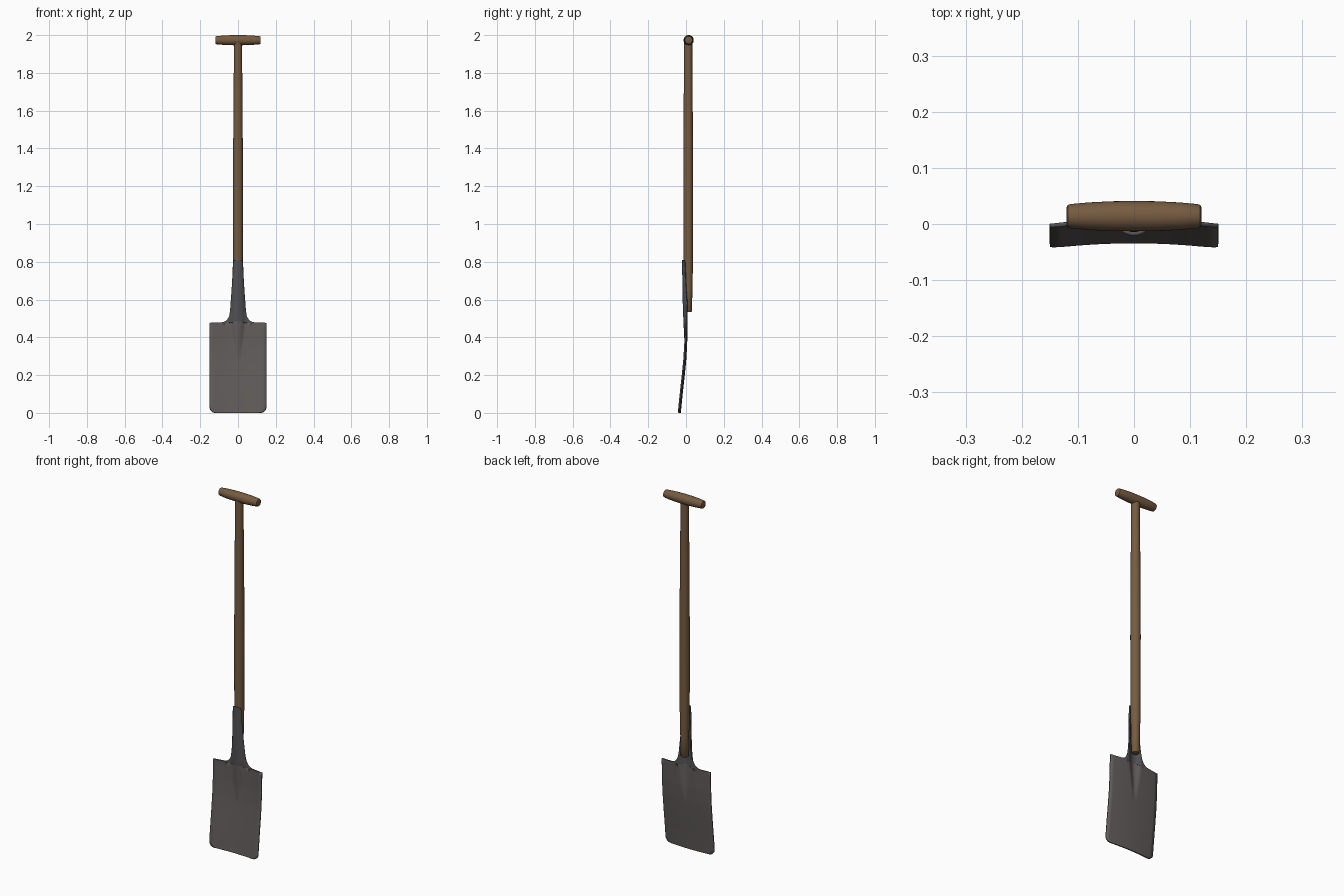
import bpy, bmesh, math
from mathutils import Matrix

if "Cube" in bpy.data.objects:
    bpy.data.objects.remove(bpy.data.objects["Cube"])


def material(name, rgb):
    m = bpy.data.materials.new(name)
    m.diffuse_color = (*rgb, 1)
    m.use_nodes = True
    m.node_tree.nodes["Principled BSDF"].inputs["Base Color"].default_value = m.diffuse_color
    return m


wood = material("ash wood", (0.18, 0.105, 0.052))
steel = material("worn steel", (0.118, 0.108, 0.104))
iron = material("dark iron", (0.085, 0.084, 0.09))


def interp(table, z):
    """Linear lookup in a short list of (z, value) points."""
    if z <= table[0][0]:
        return table[0][1]
    for (a, va), (b, vb) in zip(table, table[1:]):
        if z <= b:
            return va + (vb - va) * (z - a) / (b - a)
    return table[-1][1]


def finish(name, bm, mats, angle=40):
    bmesh.ops.recalc_face_normals(bm, faces=bm.faces)
    me = bpy.data.meshes.new(name)
    bm.to_mesh(me)
    bm.free()
    ob = bpy.data.objects.new(name, me)
    bpy.context.collection.objects.link(ob)
    for m in mats:
        me.materials.append(m)
    bpy.ops.object.select_all(action='DESELECT')
    ob.select_set(True)
    bpy.context.view_layer.objects.active = ob
    bpy.ops.object.shade_smooth_by_angle(angle=math.radians(angle))
    return ob


def lathe(name, profile, matrix, sides=32):
    """Solid of revolution around local z from (z, radius) points."""
    bm = bmesh.new()
    rings = []
    for z, r in profile:
        rings.append([bm.verts.new((r * math.cos(2 * math.pi * i / sides),
                                    r * math.sin(2 * math.pi * i / sides), z))
                      for i in range(sides)])
    for a, b in zip(rings, rings[1:]):
        for i in range(sides):
            j = (i + 1) % sides
            bm.faces.new((a[i], a[j], b[j], b[i]))
    bm.faces.new(rings[0])
    bm.faces.new(rings[-1])
    bm.transform(matrix)
    return finish(name, bm, [wood])


# wooden shaft
lathe("shaft", [(0.533, 0.017), (0.537, 0.02), (0.65, 0.0225), (0.8, 0.0255),
                (1.2, 0.026), (1.5, 0.025), (1.8, 0.0225), (1.97, 0.0215)],
      Matrix.Translation((0, 0.0115, 0)))

# crossbar grip, barrel shaped
half = [(0.0, 0.027), (0.04, 0.0265), (0.08, 0.0245), (0.113, 0.0215),
        (0.118, 0.02), (0.12, 0.016)]
lathe("grip", [(-x, r) for x, r in half[:0:-1]] + half,
      Matrix.Translation((0, 0.014, 1.973)) @ Matrix.Rotation(math.pi / 2, 4, 'Y'))

# blade and socket: one dished sheet whose centre bulges into a half socket
neck = [(0.477, 0.15), (0.479, 0.085), (0.483, 0.072), (0.49, 0.061),
        (0.50, 0.053), (0.515, 0.046), (0.54, 0.041), (0.58, 0.037),
        (0.63, 0.033), (0.69, 0.029), (0.75, 0.026), (0.795, 0.0245),
        (0.805, 0.021), (0.81, 0.016)]
plane = [(0, -0.031), (0.1, -0.021), (0.2, -0.01), (0.28, -0.002),
         (0.36, 0.003), (0.48, 0.006), (0.6, 0.006), (0.81, 0.003)]
height = [(0.28, 0), (0.36, 0.007), (0.48, 0.016), (0.6, 0.0205), (0.81, 0.0205)]
spread = [(0.28, 0.012), (0.4, 0.028), (0.5, 0.04), (0.6, 0.036), (0.81, 0.0275)]
power = [(0.3, 1.5), (0.5, 1.2), (0.65, 0.8), (0.81, 0.65)]

rows = []
for k in range(7):                       # rounded lower corners
    a = k / 6 * math.pi / 2
    rows.append((0.03 * (1 - math.cos(a)), 0.119 + 0.031 * math.sin(a)))
rows += [(0.03 + 0.447 * k / 24, 0.15) for k in range(1, 24)] + neck

bm = bmesh.new()
N = 32
grid = []
for z, w in rows:
    line = []
    for i in range(N + 1):
        u = 2 * i / N - 1
        x = w * (0.4 * u + 0.6 * u ** 3)
        t = x / interp(spread, z)
        bulge = interp(height, z) * max(0, 1 - t * t) ** interp(power, z)
        dish = 0.009 * (x / 0.15) ** 2
        line.append(bm.verts.new((x, interp(plane, z) - bulge - dish, z)))
    grid.append(line)
for a, b in zip(grid, grid[1:]):
    for i in range(N):
        f = bm.faces.new((a[i], a[i + 1], b[i + 1], b[i]))
        f.material_index = 1 if f.calc_center_median().z > 0.482 else 0
blade = finish("blade_and_socket", bm, [steel, iron], 50)
solid = blade.modifiers.new("thickness", 'SOLIDIFY')
solid.thickness = 0.007
solid.offset = 0
